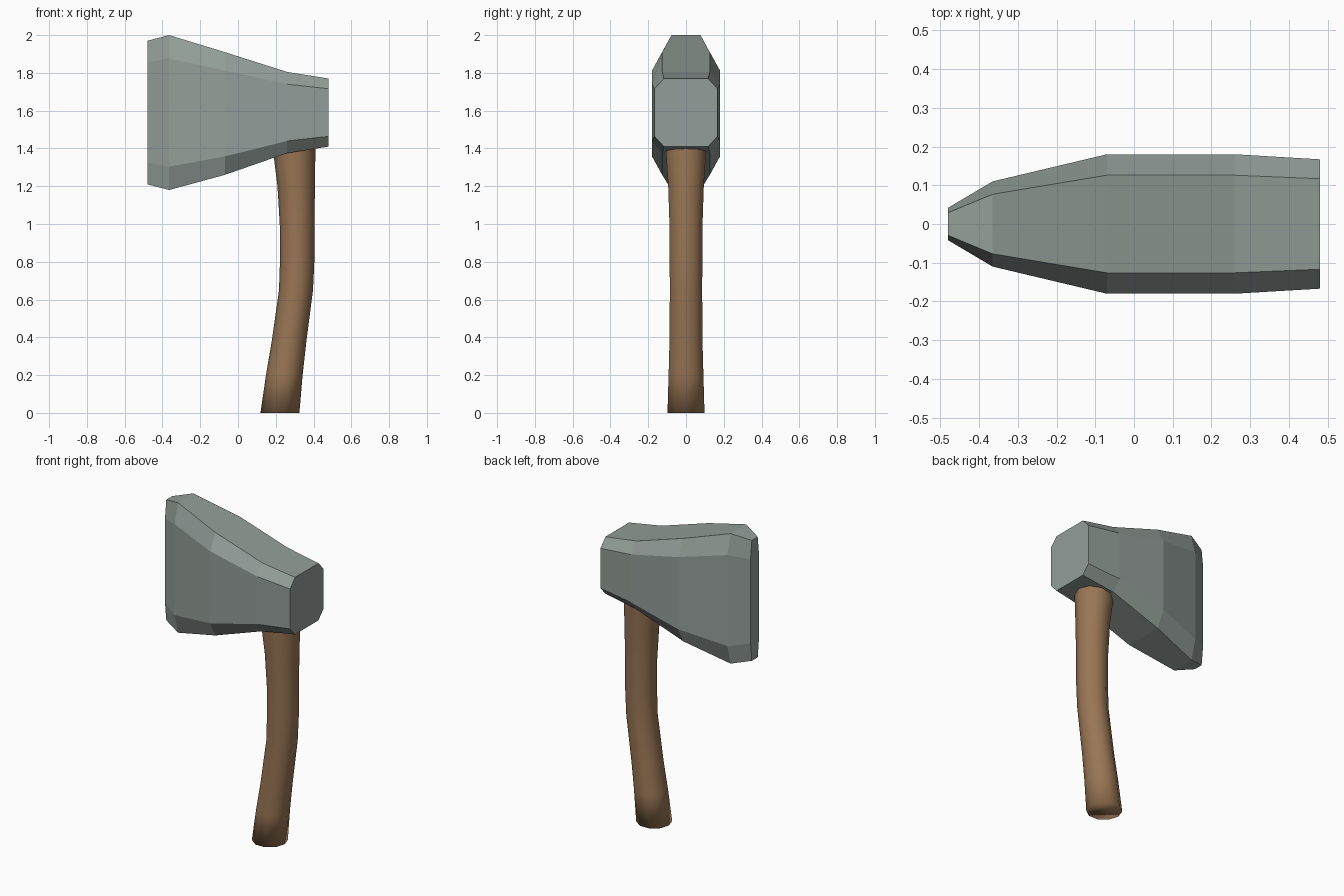
import bpy, bmesh, math

if "Cube" in bpy.data.objects:
    bpy.data.objects.remove(bpy.data.objects["Cube"])


def material(name, rgb):
    m = bpy.data.materials.new(name)
    m.diffuse_color = (*rgb, 1)
    m.use_nodes = True
    m.node_tree.nodes["Principled BSDF"].inputs["Base Color"].default_value = m.diffuse_color
    return m


def loft(name, rings, mat, smooth):
    """Skin a list of equal-sized vertex rings and cap both ends."""
    bm = bmesh.new()
    loops = [[bm.verts.new(p) for p in ring] for ring in rings]
    n = len(loops[0])
    for a, b in zip(loops, loops[1:]):
        for i in range(n):
            j = (i + 1) % n
            bm.faces.new((a[i], a[j], b[j], b[i]))
    bm.faces.new(loops[0])
    bm.faces.new(loops[-1])
    bmesh.ops.recalc_face_normals(bm, faces=bm.faces)
    for f in bm.faces:
        f.smooth = smooth
    me = bpy.data.meshes.new(name)
    bm.to_mesh(me)
    bm.free()
    me.materials.append(mat)
    ob = bpy.data.objects.new(name, me)
    bpy.context.collection.objects.link(ob)
    return ob


def chamfered_ring(x, half_y, bottom, top):
    """Rectangle across x with corners cut by 15 percent."""
    mid, hz, k = (top + bottom) / 2, (top - bottom) / 2, 0.7
    corners = [(1, -k), (1, k), (k, 1), (-k, 1), (-1, k), (-1, -k), (-k, -1), (k, -1)]
    return [(x, half_y * u, mid + hz * v) for u, v in corners]


def round_ring(z, x, r, sides=10):
    return [(x + r * math.cos(math.tau * i / sides),
             r * math.sin(math.tau * i / sides), z) for i in range(sides)]


steel = material("grey green steel", (0.29, 0.34, 0.315))
wood = material("brown wood", (0.32, 0.18, 0.09))

# Axe head: chamfered sections from cutting edge to poll
head = [(-0.48, 0.042, 1.21, 1.97), (-0.365, 0.11, 1.18, 2.0),
        (-0.07, 0.18, 1.26, 1.91), (0.26, 0.18, 1.375, 1.805),
        (0.48, 0.167, 1.41, 1.77)]
loft("axe_head", [chamfered_ring(*s) for s in head], steel, False)

# Handle: curved ten-sided shaft, its top buried in the head
shaft = [(0, 0.222, 0.103), (0.2, 0.245, 0.097), (0.37, 0.269, 0.092),
         (0.65, 0.307, 0.09), (0.8, 0.313, 0.091), (1.0, 0.313, 0.092),
         (1.2, 0.308, 0.099), (1.4, 0.297, 0.113), (1.55, 0.29, 0.115)]
loft("handle", [round_ring(*s) for s in shaft], wood, True)
